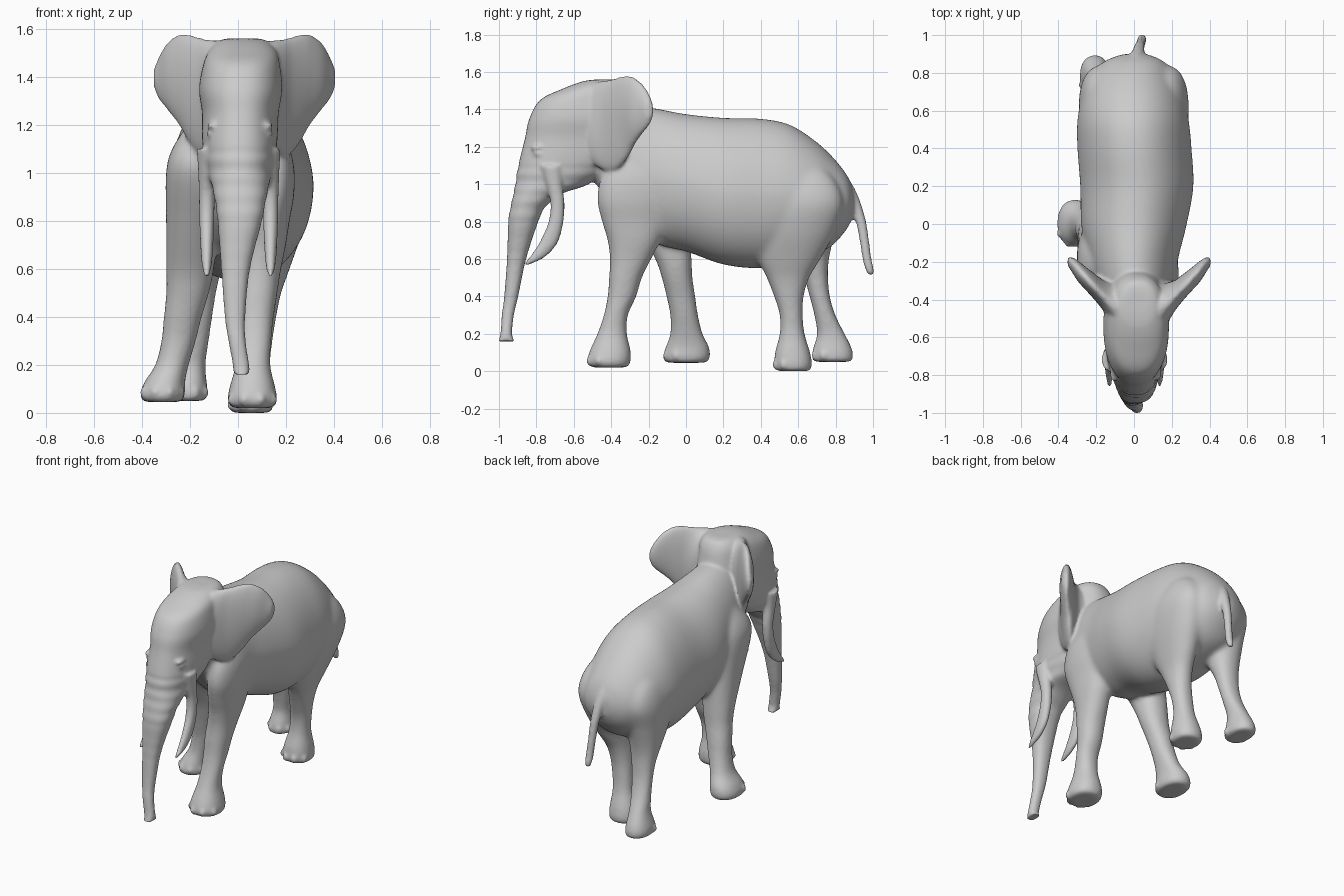
import bpy, bmesh
from math import sin, cos, pi, copysign
from mathutils import Vector

parts = []


def finish(name, bm):
    bmesh.ops.recalc_face_normals(bm, faces=bm.faces[:])
    me = bpy.data.meshes.new(name)
    bm.to_mesh(me)
    bm.free()
    ob = bpy.data.objects.new(name, me)
    bpy.context.collection.objects.link(ob)
    parts.append(ob)
    return ob


def catmull(p0, p1, p2, p3, t):
    return [0.5 * (2 * b + (c - a) * t + (2 * a - 5 * b + 4 * c - d) * t * t
                   + (3 * b - a - 3 * c + d) * t ** 3) for a, b, c, d in zip(p0, p1, p2, p3)]


def loft(name, axis, rings, power=2.2, sides=48, steps=6, wrinkle=None, taper=0):
    """Rings are (t, a_min, a_max, b_min, b_max); t runs along the axis."""
    n = len(rings)
    smooth = []
    for i in range(n - 1):
        q = [rings[max(0, min(n - 1, i + k))] for k in (-1, 0, 1, 2)]
        smooth += [catmull(*q, s / steps) for s in range(steps)]
    smooth.append(rings[-1])
    bm = bmesh.new()
    loops = []
    for t, a0, a1, b0, b1 in smooth:
        k = wrinkle(t) if wrinkle else 1
        loop = []
        for j in range(sides):
            an = 2 * pi * j / sides
            u, v = cos(an), sin(an)
            u = copysign(abs(u) ** (2 / power), u)
            v = copysign(abs(v) ** (2 / power), v)
            u *= 1 - taper * max(0, v)
            a = (a0 + a1) / 2 + k * u * (a1 - a0) / 2
            b = (b0 + b1) / 2 + k * v * (b1 - b0) / 2
            co = {'X': (t, a, b), 'Y': (a, t, b), 'Z': (a, b, t)}[axis]
            loop.append(bm.verts.new(co))
        loops.append(loop)
    for l0, l1 in zip(loops, loops[1:]):
        for j in range(sides):
            k = (j + 1) % sides
            bm.faces.new((l0[j], l0[k], l1[k], l1[j]))
    bm.faces.new(loops[0])
    bm.faces.new(loops[-1])
    return finish(name, bm)


def blob(name, loc, size):
    bm = bmesh.new()
    bmesh.ops.create_uvsphere(bm, u_segments=16, v_segments=10, radius=1)
    for v in bm.verts:
        v.co = Vector(c * s for c, s in zip(v.co, size)) + Vector(loc)
    return finish(name, bm)


def fuse(main, name, iterations):
    """Join all parts so far into one smooth skin."""
    bpy.ops.object.select_all(action='DESELECT')
    for ob in parts:
        ob.select_set(True)
    bpy.context.view_layer.objects.active = main
    bpy.ops.object.join()
    main.name = name
    skin = main.modifiers.new("skin", 'REMESH')
    skin.mode = 'VOXEL'
    skin.voxel_size = .01
    skin.use_smooth_shade = True
    soften = main.modifiers.new("soften", 'SMOOTH')
    soften.factor = .5
    soften.iterations = iterations
    bpy.ops.object.convert(target='MESH')
    parts[:] = [main]


# barrel body with neck and rump
body = loft("body", 'Y', [
    (-.50, -.10, .13, 1.02, 1.42), (-.40, -.16, .18, .90, 1.43), (-.30, -.21, .21, .78, 1.425),
    (-.16, -.25, .24, .68, 1.405), (0, -.28, .28, .64, 1.375), (.20, -.285, .315, .57, 1.355),
    (.40, -.30, .305, .55, 1.35), (.55, -.30, .29, .58, 1.32), (.68, -.275, .26, .62, 1.24),
    (.78, -.235, .215, .67, 1.15), (.86, -.16, .16, .76, 1.05), (.90, -.06, .07, .84, .96)],
    power=2.1, taper=.12)

# legs, each in its own stride position
loft("front_leg_right", 'Z', [
    (.02, -.03, .15, -.51, -.31), (.05, -.045, .165, -.53, -.295), (.11, -.035, .155, -.515, -.295),
    (.20, -.01, .135, -.475, -.315), (.30, 0, .14, -.44, -.31), (.40, 0, .15, -.42, -.265),
    (.50, 0, .165, -.412, -.235), (.60, .01, .18, -.408, -.185), (.70, .02, .20, -.42, -.135),
    (.80, .03, .215, -.45, -.10), (.92, .04, .235, -.475, -.08), (1.05, .05, .23, -.45, -.08),
    (1.20, .06, .18, -.36, -.14), (1.27, .09, .13, -.28, -.22)])
loft("front_leg_left", 'Z', [
    (.045, -.40, -.23, -.115, .115), (.075, -.41, -.22, -.125, .13), (.13, -.39, -.22, -.11, .125),
    (.20, -.345, -.205, -.085, .09), (.30, -.32, -.175, -.085, .065), (.40, -.31, -.15, -.105, .05),
    (.50, -.30, -.12, -.13, .035), (.60, -.30, -.10, -.165, .03), (.80, -.30, -.08, -.27, .02),
    (1.0, -.30, -.06, -.37, 0), (1.10, -.275, -.06, -.36, -.04), (1.20, -.21, -.06, -.28, -.12)])
loft("rear_leg_right", 'Z', [
    (0, -.03, .14, .48, .665), (.03, -.042, .15, .47, .675), (.10, -.03, .145, .475, .665),
    (.20, 0, .135, .50, .635), (.30, .01, .145, .50, .625), (.40, .02, .16, .47, .63),
    (.50, .03, .18, .43, .66), (.60, .035, .215, .385, .72), (.75, .04, .265, .36, .80),
    (.90, .06, .29, .40, .84), (1.03, .08, .255, .45, .79), (1.13, .10, .18, .55, .68)])
loft("rear_leg_left", 'Z', [
    (.05, -.28, -.13, .675, .89), (.08, -.29, -.125, .67, .897), (.13, -.28, -.13, .68, .885),
    (.20, -.26, -.135, .70, .85), (.30, -.25, -.12, .685, .80), (.40, -.245, -.105, .66, .77),
    (.50, -.25, -.09, .63, .76), (.60, -.265, -.07, .575, .765), (.75, -.285, -.05, .48, .80),
    (.90, -.29, -.06, .43, .84), (1.03, -.26, -.08, .45, .79), (1.13, -.19, -.10, .55, .68)])
fuse(body, "body", 25)

# head running down into the trunk, with trunk creases
loft("head_and_trunk", 'Z', [
    (1.56, -.04, .08, -.47, -.36), (1.55, -.08, .12, -.55, -.31), (1.51, -.12, .16, -.66, -.28),
    (1.45, -.145, .175, -.78, -.26), (1.35, -.162, .185, -.838, -.24), (1.25, -.15, .17, -.86, -.25),
    (1.15, -.15, .165, -.885, -.32), (1.08, -.142, .157, -.90, -.40), (1.00, -.125, .14, -.912, -.52),
    (.95, -.11, .13, -.922, -.66), (.88, -.095, .115, -.937, -.75), (.80, -.085, .10, -.95, -.79),
    (.60, -.07, .05, -.957, -.855), (.40, -.055, .03, -.972, -.897), (.30, -.04, .032, -.985, -.92),
    (.20, -.022, .047, -.992, -.93), (.16, -.02, .05, -1.004, -.915)], power=2.3,
    wrinkle=lambda z: 1 + (.015 * sin(z * 85) if .55 < z < 1.1 else 0))

# toenails around the front of each foot
feet = [(.06, -.41, .055, .095, .11), (-.315, .005, .085, .085, .115),
        (.052, .57, .035, .088, .095), (-.207, .785, .085, .075, .10)]
for x, y, z, rx, ry in feet:
    for an in (-150, -110, -70, -30):
        a = an * pi / 180
        blob("toenail", (x + rx * cos(a), y + ry * sin(a), z), (.022, .02, .027))

# ears mirrored about the head centre, with brows and eyes
ear = [(.08, -.60, -.31, 1.12, 1.53), (.14, -.575, -.31, 1.09, 1.55), (.18, -.52, -.31, 1.07, 1.555),
       (.22, -.455, -.295, 1.08, 1.565), (.26, -.405, -.265, 1.13, 1.577), (.30, -.36, -.235, 1.20, 1.577),
       (.35, -.305, -.195, 1.265, 1.54), (.385, -.25, -.175, 1.31, 1.48), (.405, -.22, -.18, 1.36, 1.43)]
cx = .027
for side, s in (("right", 1), ("left", -1)):
    rings = [(x if s > 0 else 2 * cx - x, *r) for x, *r in ear]
    loft("ear_" + side, 'X', rings, power=2)
    blob("eye_" + side, (.008 + .119 * s, -.785, 1.163), (.02, .03, .016))
    blob("brow_" + side, (.008 + .113 * s, -.785, 1.195), (.025, .05, .016))
    # curved tusks
    tx = .003 + .133 * s
    tusk = [(1.10, .042, -.78, -.66), (1.0, .036, -.75, -.66), (.90, .033, -.725, -.65),
            (.80, .031, -.735, -.655), (.70, .027, -.778, -.68), (.64, .023, -.815, -.72),
            (.60, .018, -.845, -.77), (.57, .011, -.868, -.835)]
    loft("tusk_" + side, 'Z', [(z, tx - r, tx + r, y0, y1) for z, r, y0, y1 in tusk], power=2)

# tail
tail = [(1.06, .0, .82, .03), (.98, .01, .865, .035), (.90, .02, .90, .034), (.80, .028, .935, .028),
        (.70, .034, .953, .025), (.60, .04, .968, .024), (.55, .042, .98, .023), (.515, .042, .988, .015)]
loft("tail", 'Z', [(z, x - r, x + r, y - r, y + r) for z, x, y, r in tail], power=2)

fuse(body, "elephant", 6)
